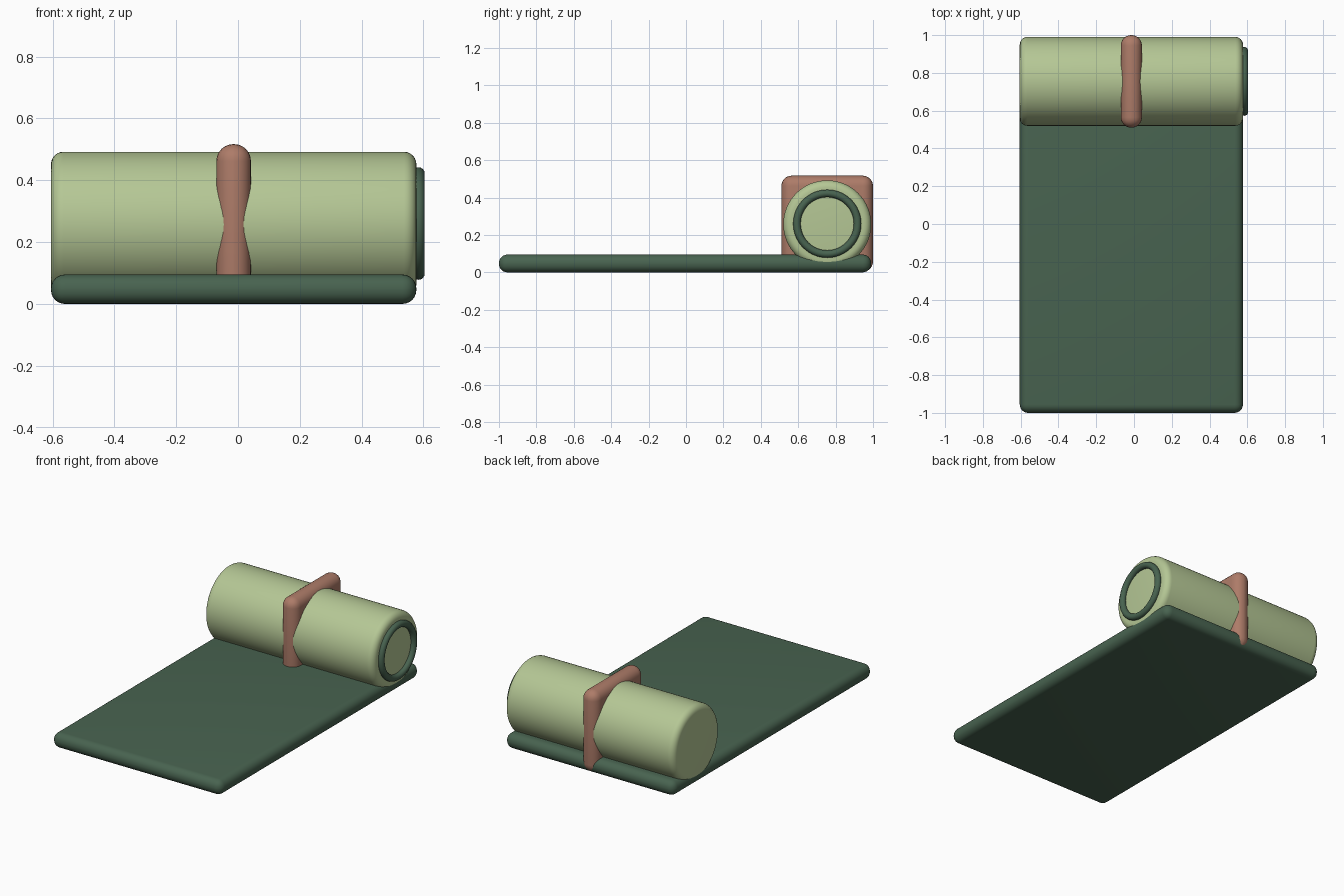
import bpy, math

if "Cube" in bpy.data.objects:
    bpy.data.objects.remove(bpy.data.objects["Cube"])


def material(name, rgb):
    m = bpy.data.materials.new(name)
    m.diffuse_color = (*rgb, 1)
    m.use_nodes = True
    m.node_tree.nodes["Principled BSDF"].inputs["Base Color"].default_value = m.diffuse_color
    return m


def finish(name, mat, bevel=0, segments=6):
    ob = bpy.context.object
    ob.name = name
    ob.data.materials.append(mat)
    bpy.ops.object.transform_apply(location=False, rotation=True, scale=True)
    if bevel:
        b = ob.modifiers.new("Rounding", "BEVEL")
        b.width = bevel
        b.segments = segments
        b.limit_method = 'ANGLE'
        b.angle_limit = math.radians(40)
        bpy.ops.object.modifier_apply(modifier=b.name)
    bpy.ops.object.shade_smooth_by_angle(angle=math.radians(35))
    return ob


def rounded_box(name, lo, hi, mat, bevel):
    bpy.ops.mesh.primitive_cube_add(size=1, location=[(a + b) / 2 for a, b in zip(lo, hi)])
    bpy.context.object.scale = [b - a for a, b in zip(lo, hi)]
    return finish(name, mat, bevel)


dark_green = material("dark_green", (0.065, 0.125, 0.08))
light_green = material("light_green", (0.46, 0.57, 0.30))
tan = material("tan", (0.42, 0.20, 0.14))

X0, X1 = -0.605, 0.577      # shared width of mat and roll
CY, CZ = 0.755, 0.257       # roll axis

# Flat unrolled mat
rounded_box("mat", (X0, -1.0, 0), (X1, 0.99, 0.095), dark_green, 0.045)

# Rolled end lying across the mat
bpy.ops.mesh.primitive_cylinder_add(vertices=64, radius=0.235, depth=X1 - X0,
                                    location=((X0 + X1) / 2, CY, CZ),
                                    rotation=(0, math.pi / 2, 0))
finish("roll", light_green, 0.04)

# Spiral hint: ring on the right end of the roll
bpy.ops.mesh.primitive_torus_add(major_radius=0.162, minor_radius=0.02,
                                 major_segments=64, minor_segments=16,
                                 location=(0.584, CY, CZ + 0.003),
                                 rotation=(0, math.pi / 2, 0))
finish("end_ring", dark_green)

# Rounded strap around the roll
rounded_box("strap", (-0.07, 0.51, 0.003), (0.042, 1.0, 0.517), tan, 0.055)
